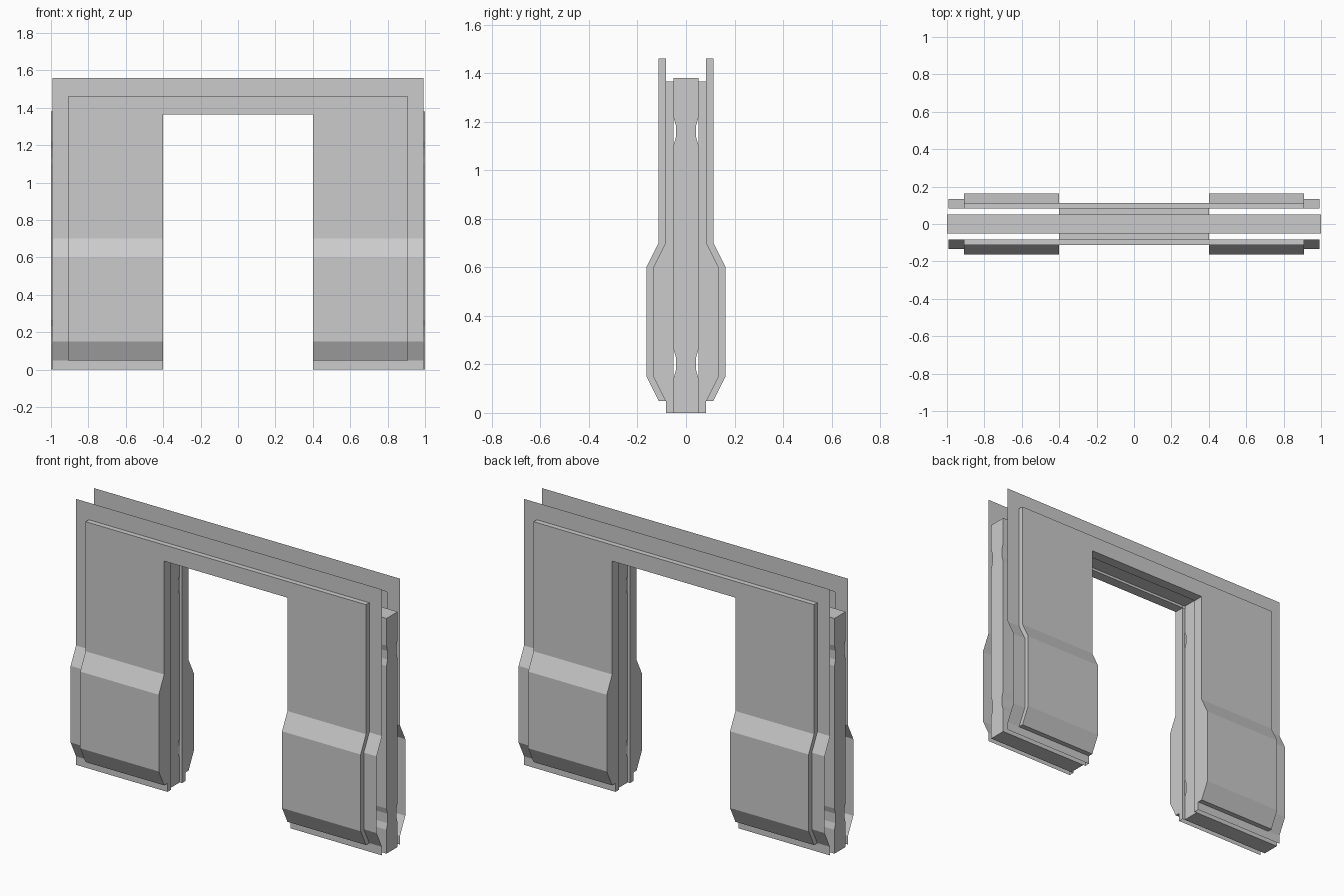
import bpy, bmesh

if "Cube" in bpy.data.objects:
    bpy.data.objects.remove(bpy.data.objects["Cube"])

DOOR, TOP = 0.40, 1.365          # door half width and height
CORE_Y, CORE_TOP = 0.052, 1.38   # inner slab half thickness and height
XS = [-0.993, -0.91, -DOOR, DOOR, 0.91, 0.993]
PROFILE = [(0, .083), (.05, .083), (.15, .133), (.6, .133), (.7, .083),
           (TOP, .083), (1.46, .083), (1.56, .083)]   # z, y of the thin skin
RAISE = 0.03


def finish(name, bm, mirror_axis):
    bmesh.ops.remove_doubles(bm, verts=bm.verts, dist=1e-5)
    bmesh.ops.recalc_face_normals(bm, faces=bm.faces)
    mesh = bpy.data.meshes.new(name)
    bm.to_mesh(mesh)
    bm.free()
    ob = bpy.data.objects.new(name, mesh)
    bpy.context.collection.objects.link(ob)
    if mirror_axis is not None:
        mod = ob.modifiers.new("Mirror", 'MIRROR')
        mod.use_axis = [i == mirror_axis for i in range(3)]
        mod.use_mirror_merge = False
    return ob


def quad(bm, *pts):
    bm.faces.new([bm.verts.new(p) for p in pts])


def kind(i, j):
    """Cell type: door opening, raised panel, thin skin or outside."""
    if not (0 <= i < len(XS) - 1 and 0 <= j < len(PROFILE) - 1):
        return 'out'
    if i == 2 and j < 5:
        return 'door'
    return 'raised' if 1 <= i <= 3 and 1 <= j <= 5 else 'skin'


# Front cladding with raised panel and door reveal, mirrored to the back
bm = bmesh.new()
for i in range(len(XS) - 1):
    for j in range(len(PROFILE) - 1):
        k = kind(i, j)
        if k == 'door':
            continue
        off = RAISE if k == 'raised' else 0
        (z0, y0), (z1, y1) = PROFILE[j], PROFILE[j + 1]
        a, b = (XS[i], -y0 - off, z0), (XS[i + 1], -y0 - off, z0)
        c, d = (XS[i + 1], -y1 - off, z1), (XS[i], -y1 - off, z1)
        quad(bm, a, b, c, d)
        # Rim of the raised panel and inward return around the door
        for di, dj, p, q in ((0, -1, a, b), (1, 0, b, c), (0, 1, c, d), (-1, 0, d, a)):
            n = kind(i + di, j + dj)
            if n == 'door':
                p2, q2 = (p[0], -CORE_Y, p[2]), (q[0], -CORE_Y, q[2])
                quad(bm, p, q, q2, p2)
                r = [(v[0] - di * .015, v[1], v[2] - dj * .015) for v in (p2, q2)]
                quad(bm, p2, q2, r[1], r[0])
            elif k == 'raised' and n == 'skin':
                quad(bm, p, q, (q[0], q[1] + RAISE, q[2]), (p[0], p[1] + RAISE, p[2]))
finish("wall_cladding", bm, 1)

# Inner slab of each leg: grooved cross-section extruded sideways
half = [(CORE_Y, 0)]
for z0, z1 in ((.14, .265), (1.10, 1.22)):
    half += [(CORE_Y, z0), (.042, z0 + .035), (.042, z1 - .035), (CORE_Y, z1)]
half.append((CORE_Y, CORE_TOP))
section = half + [(-y, z) for y, z in reversed(half)]
bm = bmesh.new()
face = bm.faces.new([bm.verts.new((DOOR + .015, y, z)) for y, z in section])
ext = bmesh.ops.extrude_face_region(bm, geom=[face], use_keep_orig=True)
bmesh.ops.translate(bm, vec=(1 - DOOR - .015, 0, 0),
                    verts=[g for g in ext['geom'] if isinstance(g, bmesh.types.BMVert)])
finish("inner_slab", bm, 0)

# Strip closing the slot above the door
bm = bmesh.new()
w = DOOR + .015
quad(bm, (-w, -CORE_Y, CORE_TOP), (w, -CORE_Y, CORE_TOP),
     (w, CORE_Y, CORE_TOP), (-w, CORE_Y, CORE_TOP))
finish("door_header_strip", bm, None)
